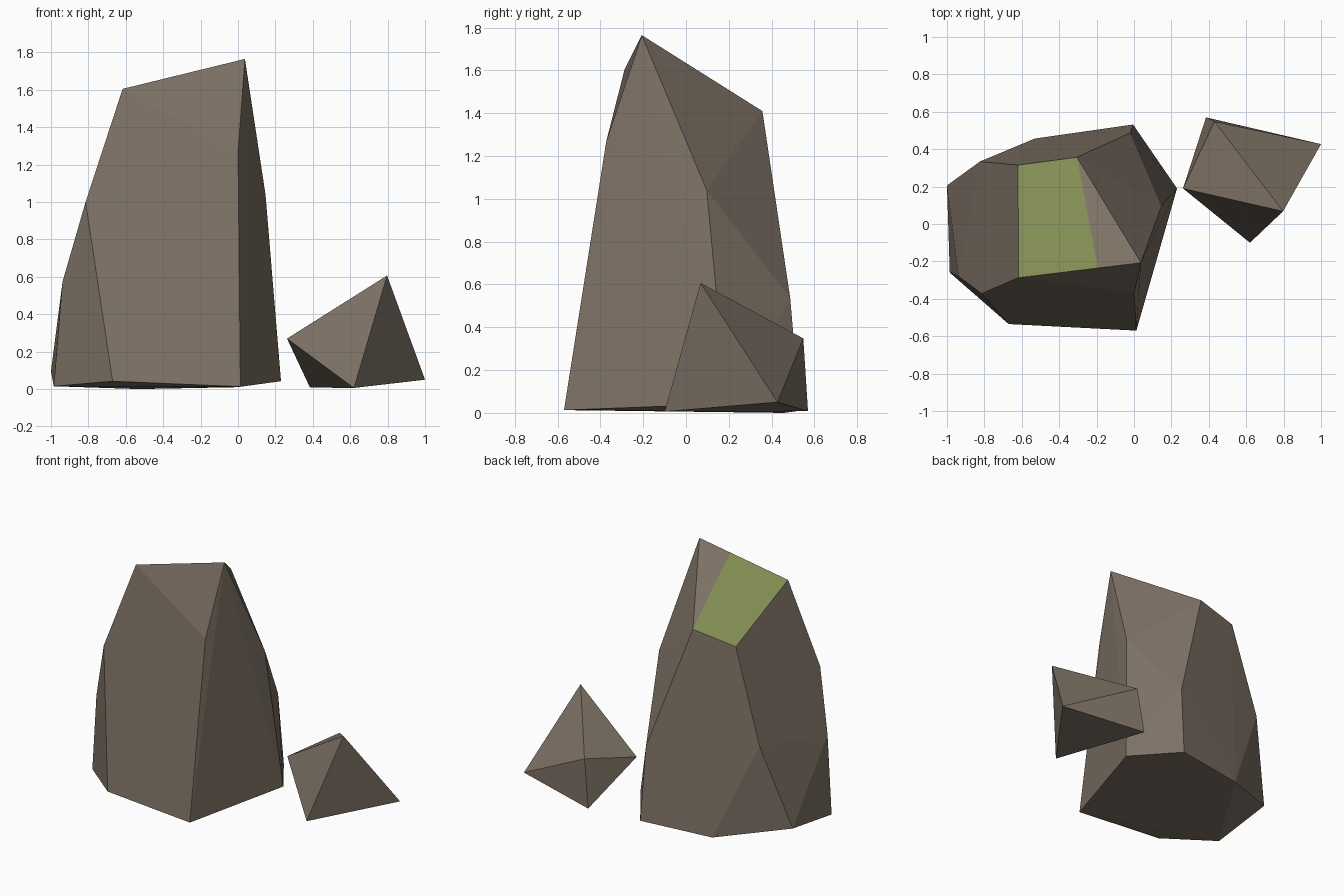
import bpy, bmesh
from mathutils import Vector

if "Cube" in bpy.data.objects:
    bpy.data.objects.remove(bpy.data.objects["Cube"])


def material(name, rgb):
    m = bpy.data.materials.new(name)
    m.diffuse_color = (*rgb, 1)
    m.use_nodes = True
    m.node_tree.nodes["Principled BSDF"].inputs["Base Color"].default_value = m.diffuse_color
    return m


stone = material("brown stone", (0.207, 0.167, 0.13))
moss = material("green moss", (0.22, 0.265, 0.086))


def rock(name, corners, moss_line=None):
    """Faceted rock: the convex hull of its corners, with optional moss on the flat crown."""
    bm = bmesh.new()
    for c in corners:
        bm.verts.new(c)
    hull = bmesh.ops.convex_hull(bm, input=bm.verts[:])
    spare = {v for v in hull["geom_interior"] + hull["geom_unused"]
             if isinstance(v, bmesh.types.BMVert)}
    bmesh.ops.delete(bm, geom=list(spare), context='VERTS')
    bmesh.ops.recalc_face_normals(bm, faces=bm.faces[:])
    if moss_line:
        a, b = (Vector(p) for p in moss_line)
        side = (b - a).cross(Vector((0, 0, 1)))
        crown = [f for f in bm.faces if f.normal.z > 0.75]
        geom = set(crown)
        for f in crown:
            geom.update(f.edges, f.verts)
        # Cut the crown where the moss stops
        bmesh.ops.bisect_plane(bm, geom=list(geom), dist=0.005, plane_co=a, plane_no=side)
        bm.normal_update()
        for f in bm.faces:
            if f.normal.z > 0.75 and (f.calc_center_median() - a).dot(side) > 0:
                f.material_index = 1
    mesh = bpy.data.meshes.new(name)
    bm.to_mesh(mesh)
    bm.free()
    mesh.materials.append(stone)
    if moss_line:
        mesh.materials.append(moss)
    ob = bpy.data.objects.new(name, mesh)
    bpy.context.collection.objects.link(ob)


# Tall boulder: crown, shoulders, base; moss lies left of the line across the crown
rock("boulder", [
    (0.037, -0.207, 1.765), (-0.617, -0.287, 1.605), (-0.62, 0.315, 1.352), (-0.305, 0.357, 1.41),
    (0.0, -0.373, 1.266), (0.147, 0.097, 1.04), (-0.815, -0.372, 1.0),
    (-0.824, 0.334, 0.69), (-0.938, -0.28, 0.575), (-0.02, 0.487, 0.535),
    (-1.0, 0.206, 0.095), (-0.985, -0.26, 0.015), (-0.67, -0.535, 0.042), (0.013, -0.57, 0.013),
    (0.23, 0.19, 0.042), (-0.005, 0.532, 0.01), (-0.53, 0.457, 0.0),
], moss_line=[(-0.305, 0.357, 1.41), (-0.193, -0.235, 1.709)])

# Small stone beside it
rock("small_stone", [
    (0.797, 0.068, 0.607), (0.43, 0.548, 0.348), (0.262, 0.19, 0.27),
    (1.0, 0.427, 0.05), (0.385, 0.57, 0.008), (0.62, -0.1, 0.006),
])
